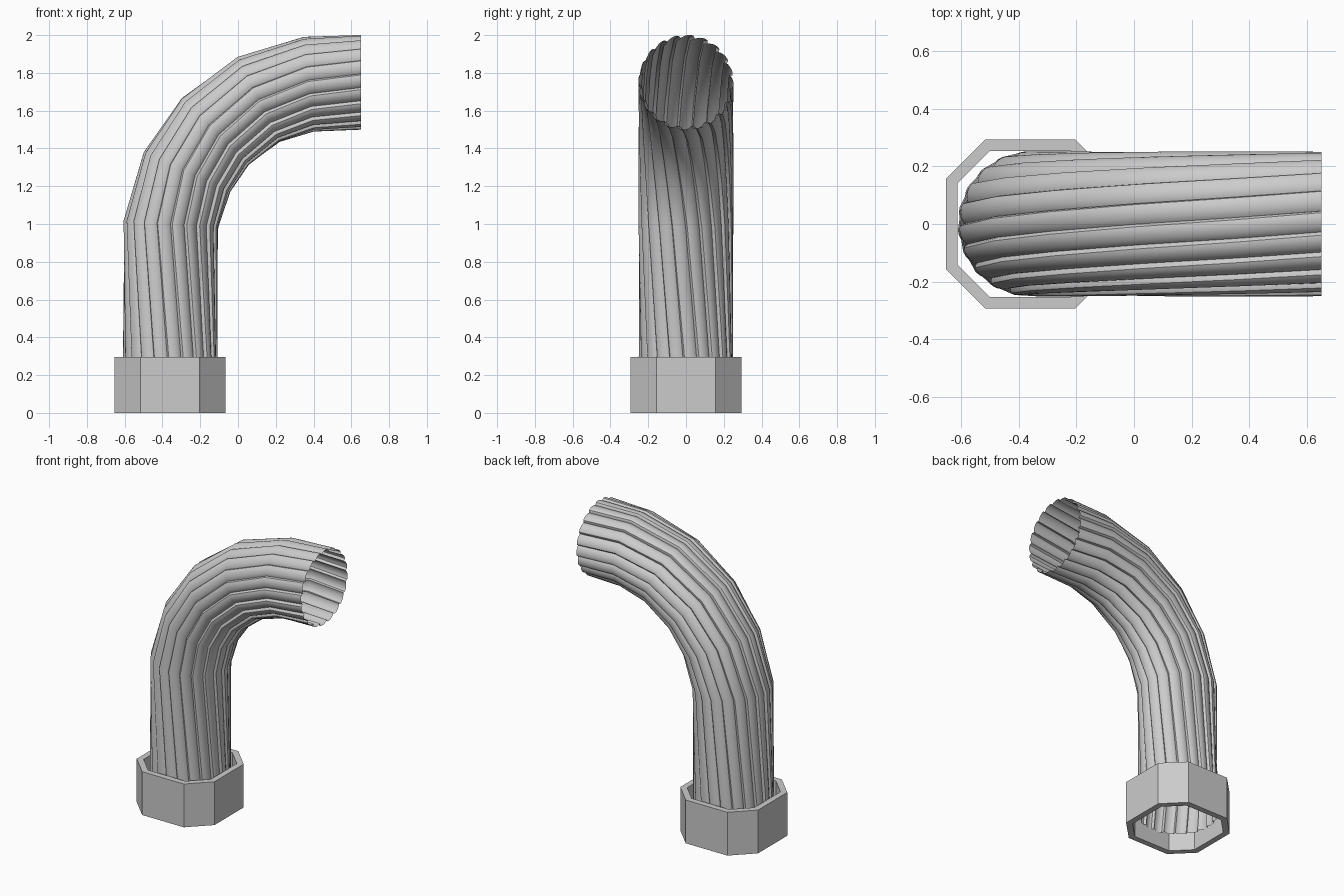
import bpy, bmesh
from math import sin, cos, radians, pi, hypot

if "Cube" in bpy.data.objects:
    bpy.data.objects.remove(bpy.data.objects["Cube"])

CX = -0.36


def make_object(name, bm):
    mesh = bpy.data.meshes.new(name)
    bm.to_mesh(mesh)
    bm.free()
    ob = bpy.data.objects.new(name, mesh)
    bpy.context.collection.objects.link(ob)
    return ob


def bridge(bm, a, b):
    n = len(a)
    for i in range(n):
        j = (i + 1) % n
        bm.faces.new((a[i], a[j], b[j], b[i]))


# Octagonal collar: hollow chamfered square ring
def octagon(bm, h, s, z):
    pts = [(h, -s), (h, s), (s, h), (-s, h), (-h, s), (-h, -s), (-s, -h), (s, -h)]
    return [bm.verts.new((CX + x, y, z)) for x, y in pts]


bm = bmesh.new()
loops = [octagon(bm, 0.293, 0.157, 0), octagon(bm, 0.293, 0.157, 0.295),
         octagon(bm, 0.253, 0.14, 0.295), octagon(bm, 0.253, 0.14, 0)]
for k in range(4):
    bridge(bm, loops[k], loops[(k + 1) % 4])
bmesh.ops.recalc_face_normals(bm, faces=bm.faces)
make_object("collar", bm)

# Bent hose: ratchet-shaped ribs swept along a path with a slow twist
path = [(CX, 0.10, 0), (-0.355, 1.0, 4), (-0.27, 1.275, 24.5), (-0.12, 1.49, 45),
        (0.11, 1.66, 63.5), (0.375, 1.74, 84), (0.65, 1.75, 90)]   # x, z, bend
lobe = [(0, 0.233), (0.1, 0.239), (0.28, 0.246), (0.5, 0.2505), (0.72, 0.252),
        (0.88, 0.2495), (0.96, 0.242)]
RIBS, TWIST = 20, 0.36

bm = bmesh.new()
rings, dist = [], 0.0
for k, (x, z, bend) in enumerate(path):
    if k:
        dist += hypot(x - path[k - 1][0], z - path[k - 1][1])
    b = radians(bend)
    ring = []
    for i in range(RIBS):
        for u, r in lobe:
            a = (i + u) / RIBS * 2 * pi + TWIST * dist
            n = r * cos(a)
            ring.append(bm.verts.new((x + n * cos(b), -r * sin(a), z - n * sin(b))))
    rings.append(ring)
for a, b in zip(rings, rings[1:]):
    bridge(bm, b, a)
hose = make_object("ribbed_hose", bm)
bpy.context.view_layer.objects.active = hose
hose.select_set(True)
bpy.ops.object.shade_smooth_by_angle(angle=radians(35))
